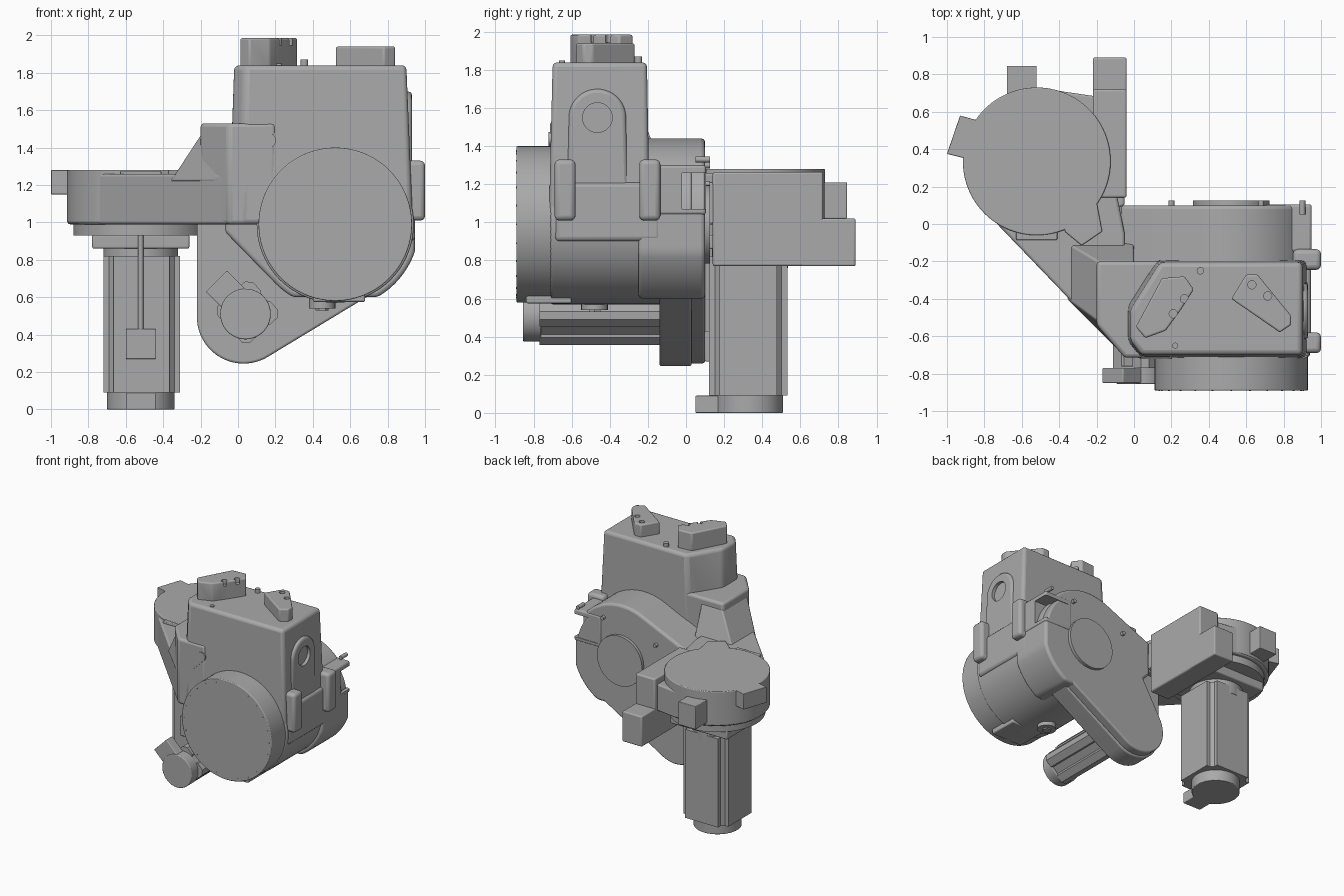
import bpy, bmesh
from math import cos, sin, pi, radians
from mathutils import Vector, geometry

cube = bpy.data.objects.get("Cube")
if cube:
    bpy.data.objects.remove(cube, do_unlink=True)

grey = bpy.data.materials.new("plain grey")
grey.use_nodes = True
colour = (0.4, 0.4, 0.4, 1)
grey.diffuse_color = colour
grey.node_tree.nodes["Principled BSDF"].inputs["Base Color"].default_value = colour
parts = []


def circle(u, v, r, n=72):
    return [(u + r * cos(2 * pi * i / n), v + r * sin(2 * pi * i / n)) for i in range(n)]


def rect(u0, u1, v0, v1):
    return [(u0, v0), (u1, v0), (u1, v1), (u0, v1)]


def hull(pts):
    return [pts[i] for i in geometry.convex_hull_2d([Vector(p) for p in pts])]


def turn(pts, u, v, degrees):
    """Rotate an outline about the origin, then move it."""
    c, s = cos(radians(degrees)), sin(radians(degrees))
    return [(u + x * c - y * s, v + x * s + y * c) for x, y in pts]


def prism(name, pts, axis, a, b, bevel=0.0, top=None):
    """Extrude an outline along an axis, optionally to a different end outline."""
    place = {"X": lambda u, v, w: (w, u, v), "Y": lambda u, v, w: (u, w, v),
             "Z": lambda u, v, w: (u, v, w)}[axis]
    bm = bmesh.new()
    low = [bm.verts.new(place(u, v, a)) for u, v in pts]
    high = [bm.verts.new(place(u, v, b)) for u, v in (top or pts)]
    n = len(pts)
    bm.faces.new(low)
    bm.faces.new(high)
    for i in range(n):
        j = (i + 1) % n
        bm.faces.new((low[i], low[j], high[j], high[i]))
    bmesh.ops.recalc_face_normals(bm, faces=bm.faces)
    me = bpy.data.meshes.new(name)
    bm.to_mesh(me)
    bm.free()
    me.materials.append(grey)
    ob = bpy.data.objects.new(name, me)
    bpy.context.collection.objects.link(ob)
    if bevel:
        m = ob.modifiers.new("soft edges", "BEVEL")
        m.width, m.segments, m.limit_method = bevel, 3, "ANGLE"
        m.angle_limit = radians(30)
    parts.append(ob)
    return ob


def cut(target, cutter):
    m = target.modifiers.new("cut", "BOOLEAN")
    m.operation, m.object, m.solver = "DIFFERENCE", cutter, "EXACT"
    cutter.hide_render = True
    cutter.hide_set(True)
    parts.remove(cutter)


DX, DZ = 0.52, 0.99      # drum axis
MX, MZ = 0.04, 0.53      # slanted motor axis
AX, AY = -0.52, 0.335    # arm disc axis

# Main drum with its front cover and back disc
prism("drum", circle(DX, DZ, 0.42), "Y", -0.71, -0.1, 0.01)
prism("front_cover", circle(DX, DZ, 0.41, 96), "Y", -0.89, -0.69, 0.006)
prism("back_disc", circle(DX, DZ, 0.205), "Y", 0.09, 0.125)
for i in range(24):
    p = turn([(0.385, 0)], DX, DZ, i * 15)[0]
    prism("cover_screw", circle(*p, 0.005, 8), "Y", -0.892, -0.88)
prism("drum_foot", rect(0.4, 0.68, 0.575, 0.65), "Y", -0.84, -0.6, 0.01)
prism("drain_boss", circle(0.45, -0.48, 0.07, 24), "Z", 0.54, 0.65)
prism("drain_plug", circle(0.45, -0.48, 0.035, 6), "Z", 0.53, 0.56)

# Gear housing rising above the drum
lid = [(0.14, -0.205), (0.9, -0.205), (0.9, -0.7), (0.04, -0.7), (-0.02, -0.62), (-0.02, -0.46)]
foot = [(0.1, -0.19), (0.935, -0.19), (0.935, -0.72), (0.02, -0.72), (-0.05, -0.64), (-0.05, -0.4)]
housing = prism("housing", foot, "Z", 0.99, 1.84, 0.025, top=lid)
cut(housing, prism("sight_hole", circle(-0.465, 1.55, 0.078, 32), "X", 0.905, 1.2))
prism("side_skirt", rect(-0.69, -0.13, 0.9, 1.21), "X", 0.5, 0.947, 0.025)
arch = hull(circle(-0.465, 1.55, 0.15) + [(-0.63, 1.1), (-0.30, 1.1)])
boss = prism("side_boss", arch, "X", 0.8, 0.93, 0.02)
cut(boss, prism("boss_hole", circle(-0.465, 1.55, 0.078, 32), "X", 0.905, 1.2))
for y in (-0.635, -0.19):
    prism("side_rib", rect(y - 0.055, y + 0.055, 1.01, 1.33), "X", 0.85, 1.0, 0.025)
slot = hull(circle(-0.07, 0, 0.035, 24) + circle(0.07, 0, 0.035, 24))
prism("front_slot_plate", turn(slot, 0.12, 1.39, 45), "Y", -0.722, -0.69)

# Connection blocks on the lid
block_a = [(0.01, -0.55), (0.15, -0.29), (0.27, -0.28), (0.32, -0.35), (0.25, -0.46),
           (0.17, -0.57), (0.06, -0.61)]
block_b = [(0.52, -0.4), (0.6, -0.27), (0.66, -0.27), (0.84, -0.49), (0.84, -0.54), (0.78, -0.58)]
for name, outline, h, holes in (
        ("left_top_block", block_a, 1.985, [(0.27, -0.4), (0.21, -0.48)]),
        ("right_top_block", block_b, 1.94, [(0.63, -0.325), (0.715, -0.385)])):
    block = prism(name, outline, "Z", 1.82, h, 0.01)
    for p in holes:
        cut(block, prism("bolt_hole", circle(*p, 0.022, 20), "Z", h - 0.04, h + 0.1))
prism("lid_eye", circle(0.355, -0.25, 0.02, 16), "Z", 1.82, 1.87)
prism("lid_plug", circle(0.22, -0.65, 0.016, 16), "Z", 1.82, 1.85)

# Back body around the drum, with an open cable box
ring = hull(circle(DX, DZ, 0.45, 96) + [(-0.07, 0.95), (-0.07, 1.22)])
ring = [(min(u, 0.945), max(v, 0.6)) for u, v in ring]
back = prism("back_body", ring, "Y", -0.25, 0.1, 0.02)
box = prism("cable_box", rect(0.7, 0.95, 1.04, 1.3), "Y", -0.15, 0.105, 0.015)
for target in (back, box):
    cut(target, prism("box_cutter", rect(0.73, 1.1, 1.07, 1.26), "Y", -0.02, 0.2))
for x, z in ((0.9, 1.33), (0.68, 1.3), (0.2, 1.2)):
    prism("back_bolt", circle(x, z, 0.016, 12), "Y", 0.05, 0.125)

# Belt cover hanging down to the slanted motor
small = circle(0.03, 0.495, 0.25)
prism("belt_case", hull(small + circle(DX, DZ, 0.42) + [(-0.22, 0.99)]), "Y", -0.14, 0.03, 0.012)
prism("belt_lid", hull(circle(0.03, 0.495, 0.235) + circle(DX, DZ, 0.41)), "Y", 0.02, 0.1, 0.012)

# Slanted motor in front of the belt case
quarter = [(0.13, -0.1), (0.13, -0.04), (0.12, -0.03), (0.12, 0.03), (0.13, 0.04), (0.13, 0.1)]
section = [p for k in range(4) for p in turn(quarter, 0, 0, 90 * k)]
prism("slanted_motor", turn(section, MX + 0.01, MZ - 0.01, 42), "Y", -0.77, -0.1)
prism("slanted_motor_cap", circle(MX, MZ - 0.02, 0.135), "Y", -0.855, -0.76, 0.006)
prism("slanted_motor_plug", turn(rect(0, 0.22, -0.08, 0.08), MX, MZ, 135), "Y", -0.85, -0.77, 0.006)

# Arm reaching sideways, with a shoulder rising to the housing
disc = circle(AX, AY, 0.395, 96)
prism("arm", hull(circle(AX, AY, 0.385) + [(-0.05, -0.71), (-0.05, -0.05)]), "Z", 0.99, 1.26, 0.015)
prism("arm_back", hull(circle(AX, AY, 0.39) + [(-0.05, 0.66), (-0.05, 0.1)]), "Z", 0.99, 1.21, 0.012)
prism("arm_top_disc", disc, "Z", 1.0, 1.28, 0.006)
prism("disc_lug", [(-0.37, -0.04), (-0.28, -0.115), (-0.17, -0.04), (-0.2, 0.12), (-0.4, 0.2)],
      "Z", 1.0, 1.28, 0.006)
prism("shoulder", [(-0.2, -0.2), (-0.2, -0.54), (-0.05, -0.715), (0.2, -0.715), (0.2, -0.2)],
      "Z", 0.99, 1.53, 0.02)
prism("shoulder_ramp", [(-0.36, -0.1), (-0.36, -0.4), (-0.06, -0.7), (0, -0.1)], "Z", 1.22, 1.48, 0.01,
      top=[(-0.19, -0.2), (-0.19, -0.52), (-0.04, -0.68), (0, -0.2)])
prism("arm_plate", rect(-0.63, -0.41, 1.225, 1.275), "Y", -0.085, -0.03, 0.006)
for x in (-0.555, -0.49):
    prism("plate_screw", circle(x, 1.25, 0.01, 12), "Y", -0.09, -0.06)

# Connector boxes round the arm
prism("rear_box", rect(-0.22, -0.04, 0.14, 0.72), "Z", 0.77, 1.265, 0.012)
prism("rear_box_end", rect(-0.22, -0.04, 0.6, 0.89), "Z", 0.77, 1.02, 0.01)
prism("rear_tab", rect(-0.68, -0.52, 0.6, 0.845), "Z", 1.02, 1.21, 0.005)
prism("side_tab", [(-1.0, 0.375), (-0.93, 0.58), (-0.75, 0.53), (-0.8, 0.325)], "Z", 1.15, 1.28, 0.004)

# Upright motor under the arm
prism("upper_flange", circle(AX, AY, 0.36), "Z", 0.93, 1.0)
prism("lower_flange", rect(-0.78, -0.26, 0.12, 0.58), "Z", 0.86, 0.935, 0.01)
prism("motor_collar", circle(AX, AY, 0.2), "Z", 0.76, 0.87)
corner = [(0.205, -0.15), (0.205, 0.15), (0.175, 0.15), (0.15, 0.175), (0.15, 0.205)]
corner = corner[1:]
section = [p for k in range(4) for p in turn(corner, 0, 0, 90 * k)]
prism("upright_motor", turn(section, -0.515, 0.327, 0), "Z", 0.09, 0.82)
prism("motor_cap", circle(-0.52, 0.33, 0.18), "Z", 0.0, 0.1, 0.005)
prism("motor_cap_plug", rect(-0.6, -0.44, 0.05, 0.3), "Z", 0.0, 0.09, 0.005)
prism("motor_plug", rect(-0.6, -0.44, 0.27, 0.43), "Y", 0.1, 0.2, 0.005)
prism("motor_cable", circle(-0.52, 0.115, 0.014, 12), "Z", 0.42, 0.94)

# Smooth the curved sides, keep the edges crisp
bpy.ops.object.select_all(action="DESELECT")
for ob in parts:
    ob.select_set(True)
bpy.context.view_layer.objects.active = parts[0]
bpy.ops.object.shade_smooth_by_angle(angle=radians(35))
